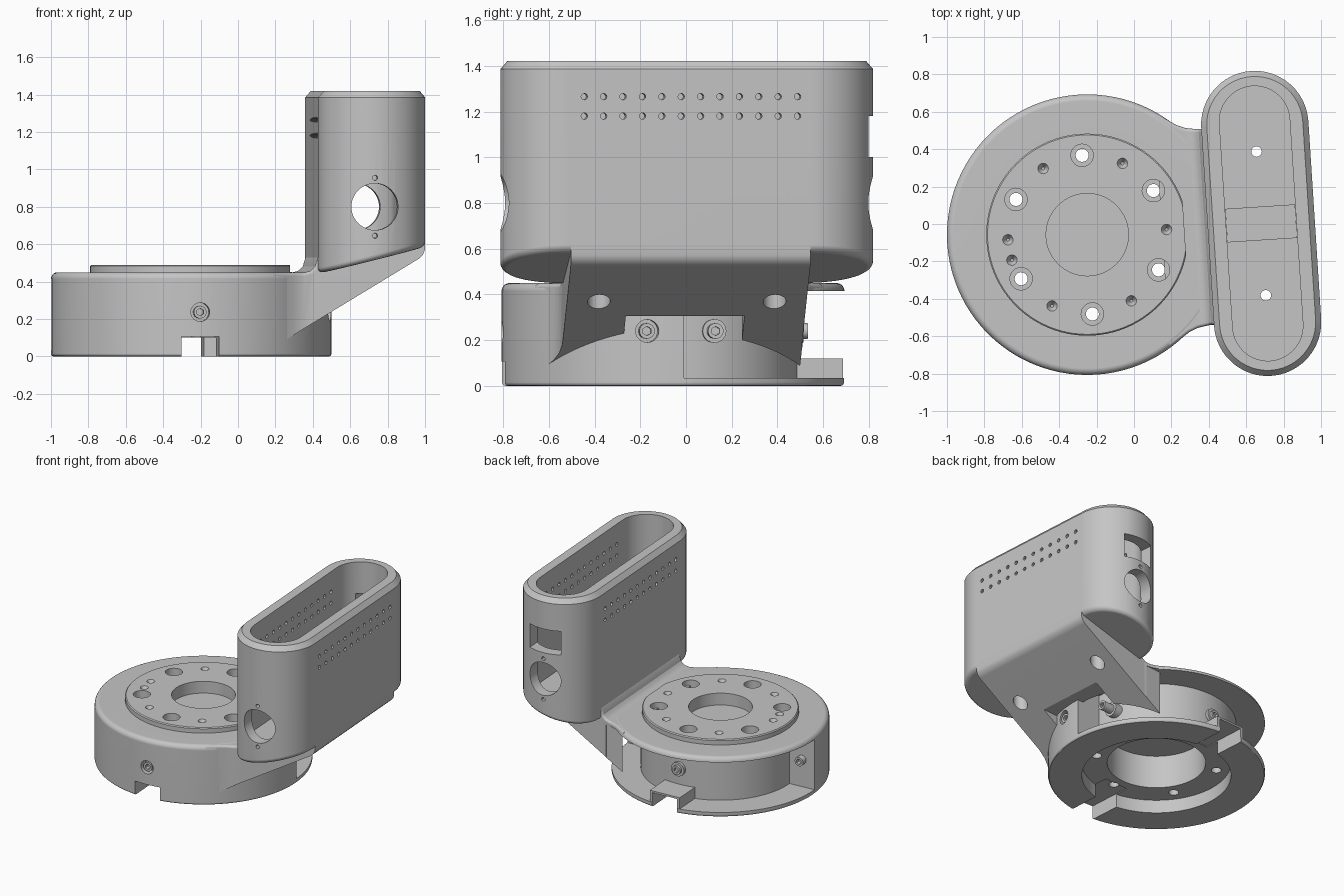
import bpy, bmesh, math
from mathutils import Matrix, Vector

cube = bpy.data.objects.get("Cube")
if cube:
    bpy.data.objects.remove(cube, do_unlink=True)

# Single grey material
grey = bpy.data.materials.new("plain grey")
grey.use_nodes = True
COLOUR = (0.56, 0.56, 0.56, 1)
grey.diffuse_color = COLOUR
grey.node_tree.nodes["Principled BSDF"].inputs["Base Color"].default_value = COLOUR

# Parts are built around the disc axis, then turned and moved into place
PLACE = Matrix.Translation((-0.25, -0.057, 0)) @ Matrix.Rotation(math.radians(3.7), 4, 'Z')
TOWER_U, TOWER_HALF, TOWER_R = 0.932, 0.53, 0.287
parts = []


def make(name, bm, part=True):
    bmesh.ops.remove_doubles(bm, verts=bm.verts, dist=1e-5)
    bmesh.ops.recalc_face_normals(bm, faces=bm.faces)
    mesh = bpy.data.meshes.new(name)
    bm.to_mesh(mesh)
    bm.free()
    obj = bpy.data.objects.new(name, mesh)
    bpy.context.collection.objects.link(obj)
    mesh.materials.append(grey)
    if part:
        parts.append(obj)
    return obj


def boolean(target, bm, operation='DIFFERENCE'):
    tool = make("cutter", bm, part=False)
    tool.hide_render = True
    mod = target.modifiers.new("boolean", 'BOOLEAN')
    mod.operation, mod.object, mod.solver = operation, tool, 'EXACT'
    bpy.context.view_layer.objects.active = target
    bpy.ops.object.modifier_apply(modifier=mod.name)
    bpy.data.objects.remove(tool, do_unlink=True)


def rods(ends, radius, sides=24, start_radius=None):
    """Cylinders or cones between pairs of points."""
    bm = bmesh.new()
    first = radius if start_radius is None else start_radius
    for a, b in ends:
        a, b = Vector(a), Vector(b)
        turn = (b - a).to_track_quat('Z', 'Y').to_matrix().to_4x4()
        bmesh.ops.create_cone(bm, cap_ends=True, segments=sides, radius1=first, radius2=radius,
                              depth=(b - a).length, matrix=Matrix.Translation((a + b) / 2) @ turn)
    return bm


def box(lo, hi):
    bm = bmesh.new()
    lo, hi = Vector(lo), Vector(hi)
    bmesh.ops.create_cube(bm, size=1, matrix=Matrix.Translation((lo + hi) / 2)
                          @ Matrix.Diagonal((*(hi - lo), 1)))
    return bm


def loft(rings, closed=False):
    bm = bmesh.new()
    loops = [[bm.verts.new(p) for p in ring] for ring in rings]
    n = len(loops[0])
    pairs = list(zip(loops, loops[1:])) + ([(loops[-1], loops[0])] if closed else [])
    for a, b in pairs:
        for i in range(n):
            j = (i + 1) % n
            bm.faces.new((a[i], a[j], b[j], b[i]))
    if not closed:
        bm.faces.new(loops[0])
        bm.faces.new(loops[-1])
    return bm


def lathe(profile, start=0, sweep=360, steps=96):
    full = sweep == 360
    angles = [math.radians(start + sweep * i / steps) for i in range(steps + (not full))]
    return loft([[(r * math.cos(a), r * math.sin(a), z) for r, z in profile] for a in angles], full)


def arc(cx, cz, r, a0, a1, n=5):
    angles = [math.radians(a0 + (a1 - a0) * i / n) for i in range(n + 1)]
    return [(cx + r * math.cos(a), cz + r * math.sin(a)) for a in angles]


def stadium(r, z, slope=0, half=TOWER_HALF, n=24):
    pts = []
    for i in range(2 * n + 2):
        end = 1 if i <= n else -1
        a = math.pi * (i - (end < 0)) / n
        u = r * math.cos(a)
        pts.append((TOWER_U + u, end * half + r * math.sin(a), z + slope * u))
    return pts


def polar(r, degrees, z):
    a = math.radians(degrees)
    return (r * math.cos(a), r * math.sin(a), z)


# Round base with raised plate, centre well and stepped underside
base = make("round_base", lathe(
    [(0, .40), (.22, .40), (.22, .49), (.533, .49), (.54, .483), (.54, .45)]
    + arc(.715, .415, .035, 90, 0) + arc(.735, .015, .015, 0, -90, 3)
    + [(.515, 0), (.515, .1), (.34, .1), (.34, .35), (0, .35)]))
# Open rear half between top and bottom plates
boolean(base, lathe([(.55, .035), (.9, .035), (.9, .415), (.55, .415)], 0, 181, 60))
# Cable channels at front and rear
boolean(base, box((-.12, .53, .03), (.12, .738, .12)), 'UNION')
for side in (-1, 1):
    v = sorted((side * .4, side * .85))
    boolean(base, box((-.1, v[0], -.1), (.1, v[1], .106)))
# Flat on the plate edge beside the arm
boolean(base, box((.52, -.4, .4503), (.6, .4, .6)))
# Counterbored through holes and conical dimples
bolts = [90 + 60 * k for k in range(6)]
boolean(base, rods([(polar(.425, a, -.1), polar(.425, a, .6)) for a in bolts], .035))
boolean(base, rods([(polar(.425, a, .43), polar(.425, a, .6)) for a in bolts], .06))
dimples = [60 * k for k in range(6)] + [195]
boolean(base, rods([(polar(.425, a, .455), polar(.425, a, .495)) for a in dimples],
                   .031, start_radius=.008))
# Screw pockets in the closed wall
boolean(base, rods([((0, -.68, .237), (0, -.9, .237)), ((.66, -.16, .24), (.9, -.16, .24))], .05))

# Tower body with sloped rounded bottom and chamfered rim
tower = make("tower", loft(
    [stadium(TOWER_R - .03 + x, z, .25) for x, z in arc(0, .545, .03, -90, 0, 4)]
    + [stadium(TOWER_R, 1.385), stadium(TOWER_R - .03, 1.42)]))

# Sloped arm joining tower and base, flared where it meets the disc
arm_profile = [(.4, .448), (.57, .448), (.605, .457), (.63, .48), (.645, .53), (.7, .61),
               (1.2, .61), (1.2175, .609), (1.2175, .57), (1.208, .545), (1.185, .522), (.4, .046)]
arm = make("arm", loft([[(u, v, z) for u, z in arm_profile] for v in (-.7, .7)]))
flare = [(.39, .637), (.46, .59), (.51, .556), (.56, .535), (.62, .525), (1.3, .525)]
plan = flare + [(u, -v) for u, v in reversed(flare)]
boolean(arm, loft([[(u, v, z) for u, v in plan] for z in (0, 1)]), 'INTERSECT')
# Round the upper side edges of the neck
bm = bmesh.new()
bm.from_mesh(arm.data)
rims = [e for e in bm.edges if e.verts[0].co.y * e.verts[1].co.y > 0
        and all(v.co.z > .44 and v.co.x < .65 and abs(v.co.y) > .5 for v in e.verts)]
bmesh.ops.bevel(bm, geom=rims, offset=.025, segments=4, profile=.5, affect='EDGES',
                clamp_overlap=True)
bm.to_mesh(arm.data)
bm.free()
# Clear the hollow rear half of the disc and the pocket under the arm
boolean(arm, box((.3, .527, -.1), (.6, .8, .416)))
boolean(arm, rods([((0, 0, -.1), (0, 0, .42))], .705, 96))
boolean(arm, box((.4, -.26, 0), (.85, .26, .305)))

# Hollow the tower, then pierce its ends and sides
boolean(tower, loft([stadium(.188, z, half=.548) for z in (.62, 1.6)]))
boolean(tower, rods([((TOWER_U, -1, .8), (TOWER_U, 1, .8))], .125, 48))
boolean(tower, rods([((TOWER_U, -1, z), (TOWER_U, 1, z)) for z in (.645, .955)], .014, 12))
boolean(tower, box((TOWER_U - .125, .6, 1.0), (TOWER_U + .125, 1, 1.18)))
boolean(tower, rods([((.5, .085 * (i - 5.5), z), (1.4, .085 * (i - 5.5), z))
                     for i in range(12) for z in (1.18, 1.265)], .014, 12))

# Mounting holes through tower floor and arm
for obj in (tower, arm):
    boolean(obj, rods([((TOWER_U, v, 0), (TOWER_U, v, .9)) for v in (-.385, .385)], .028))
boolean(arm, rods([((TOWER_U, v, 0), (TOWER_U, v, .45)) for v in (-.385, .385)], .05))

# Low rib across the tower floor
make("floor_rib", box((TOWER_U - .187, -.09, .615), (TOWER_U + .187, .09, .635)))

# Socket screws around the base
screws = {
    "front_screw": ((0, -.66, .237), (0, -.74, .237)),
    "arm_screw_right": ((.64, -.16, .24), (.72, -.16, .24)),
    "arm_screw_left": ((.5, .145, .24), (.66, .145, .24)),
    "rear_screw": ((0, .5, .24), (0, .59, .24)),
    "seam_screw": ((-.65, -.05, .24), (-.65, .03, .24)),
}
for name, (a, b) in screws.items():
    screw = make(name, rods([(a, b)], .034))
    a, b = Vector(a), Vector(b)
    boolean(screw, rods([(b.lerp(a, .4), b + (b - a))], .02, 6))
make("arm_screw_collar", rods([((.5, .145, .24), (.575, .145, .24))], .052))
make("rear_screw_collar", rods([((0, .5, .24), (0, .57, .24))], .052))

# Place everything and smooth the curved faces
bpy.ops.object.select_all(action='DESELECT')
for obj in parts:
    obj.data.transform(PLACE)
    obj.select_set(True)
bpy.context.view_layer.objects.active = parts[0]
bpy.ops.object.shade_smooth_by_angle(angle=math.radians(30))
for obj in parts:
    obj.modifiers.new("weighted normals", 'WEIGHTED_NORMAL').keep_sharp = True
